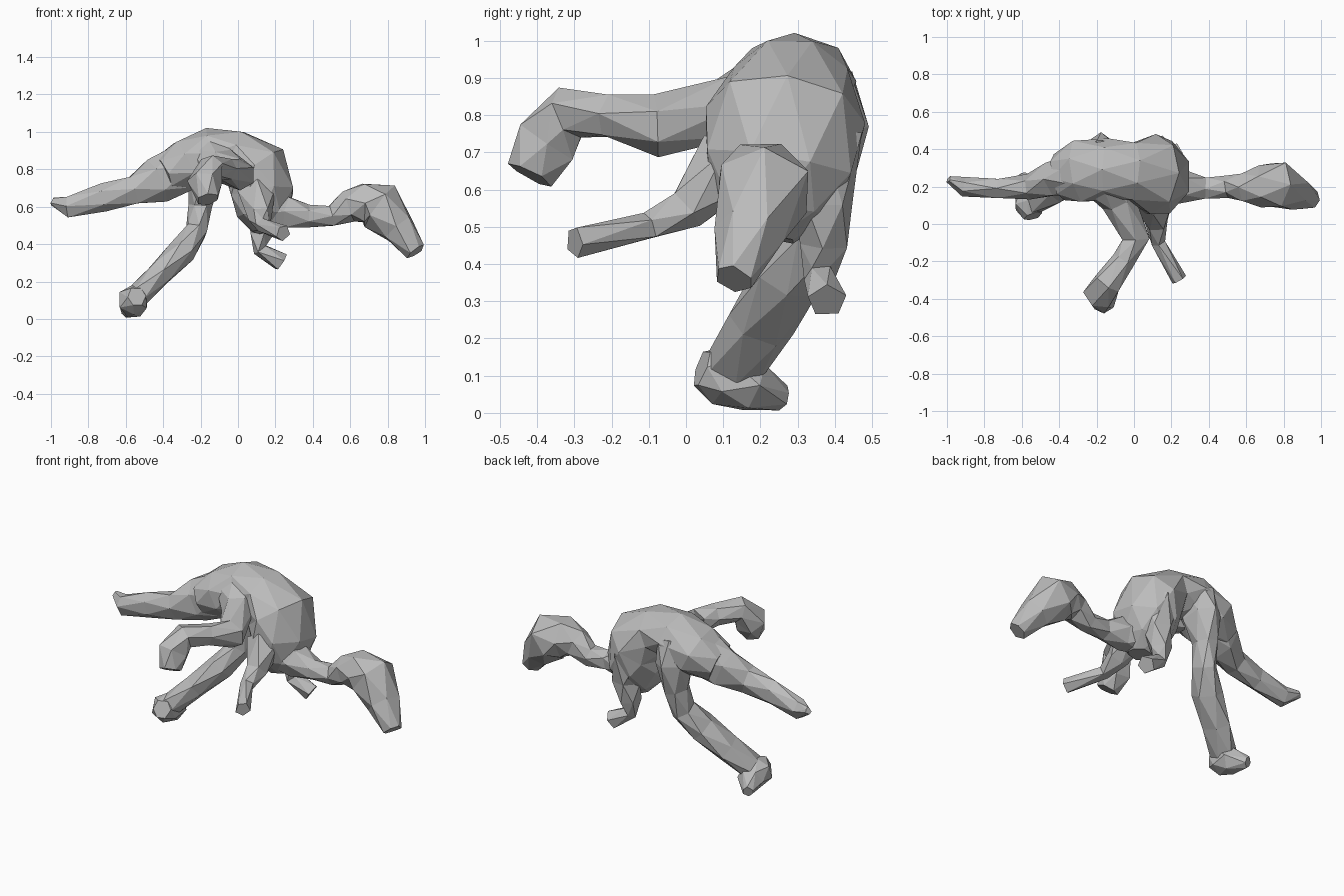
import bpy, bmesh, math, random
from mathutils import Vector

random.seed(4)
cube = bpy.data.objects.get("Cube")
if cube:
    bpy.data.objects.remove(cube, do_unlink=True)

grey = bpy.data.materials.new("plain grey")
grey.use_nodes = True
colour = (0.5, 0.5, 0.5, 1)
grey.diffuse_color = colour
grey.node_tree.nodes["Principled BSDF"].inputs["Base Color"].default_value = colour

ACROSS = Vector((1, 0, 0))
BACKWARD = Vector((0, 1, 0))
UPWARD = Vector((0, 0, 1))


def make_ring(bm, centre, direction, axis, radius, depth, sides, turn):
    """One slightly irregular polygon of vertices, facing along the limb."""
    width_axis = direction.cross(axis).normalized()
    depth_axis = width_axis.cross(direction).normalized()
    ring = []
    for corner in range(sides):
        angle = math.tau * (corner + turn) / sides
        point = centre + radius * (width_axis * math.cos(angle) + depth_axis * depth * math.sin(angle))
        point += Vector([random.uniform(-1, 1) for _ in range(3)]) * 0.004
        point.z = max(point.z, 0)
        ring.append(bm.verts.new(point))
    return ring


def bridge_rings(bm, first, second, turned):
    """Band of triangles between two rings, one of them turned by half a side."""
    for corner in range(len(first)):
        following = (corner + 1) % len(first)
        a, b = first[corner], first[following]
        c, d = second[corner], second[following]
        if turned:
            triangles = ((a, b, d), (a, d, c))
        else:
            triangles = ((a, b, c), (b, d, c))
        for triangle in triangles:
            bm.faces.new(triangle)


def limb(name, path, sides=6, axis=BACKWARD, depth=1):
    """Faceted tube along a path of (x, y, z, radius); depth widens it along the axis."""
    bm = bmesh.new()
    centres = [Vector(stop[:3]) for stop in path]
    fullness = 1.05  # makes up for the flat sides cutting inside the round section
    rings = []
    for index, stop in enumerate(path):
        before = centres[max(index - 1, 0)]
        after = centres[min(index + 1, len(path) - 1)]
        turn = (index % 2) / 2
        rings.append(make_ring(bm, centres[index], (after - before).normalized(), axis,
                               stop[3] * fullness, depth, sides, turn))
    for index in range(len(rings) - 1):
        bridge_rings(bm, rings[index], rings[index + 1], index % 2)
    bm.faces.new(rings[0])
    bm.faces.new(rings[-1])
    bmesh.ops.recalc_face_normals(bm, faces=bm.faces)
    mesh = bpy.data.meshes.new(name)
    bm.to_mesh(mesh)
    bm.free()
    mesh.materials.append(grey)
    bpy.context.collection.objects.link(bpy.data.objects.new(name, mesh))


# Tail and arched torso, ending at the chest
limb("tail", [
    (-.99, .24, .63, .02), (-.91, .2, .6, .06), (-.72, .19, .65, .07),
    (-.56, .2, .69, .08), (-.43, .24, .74, .12), (-.27, .27, .82, .14)], depth=.8)
limb("torso", [
    (-.4, .25, .77, .1), (-.28, .28, .82, .14), (-.14, .29, .89, .13),
    (-.02, .28, .88, .13), (.1, .27, .8, .17), (.13, .25, .67, .17),
    (.13, .23, .55, .13), (.14, .22, .47, .06)], sides=8, depth=1.2)

# Neck and drooping head
limb("neck_and_head", [
    (.12, .22, .6, .12), (.26, .2, .57, .09), (.38, .19, .55, .06),
    (.5, .2, .55, .06), (.59, .2, .6, .08), (.67, .2, .62, .11),
    (.76, .21, .6, .13), (.86, .17, .48, .09), (.95, .13, .36, .05)])

# Supporting leg, thick at the shin, running into a blunt foot
limb("right_leg", [
    (-.16, .35, .9, .08), (-.18, .37, .76, .09), (-.2, .37, .6, .06),
    (-.22, .34, .47, .06), (-.3, .27, .36, .07), (-.42, .2, .24, .07),
    (-.54, .13, .12, .06)], depth=1.3)
limb("right_foot", [
    (-.54, .04, .12, .05), (-.56, .1, .1, .08), (-.56, .18, .07, .07),
    (-.6, .26, .04, .03)], axis=UPWARD)

# Raised leg stretched forward from a wide thigh, with the foot hanging
limb("left_leg", [
    (-.18, .26, .86, .13), (-.08, .12, .82, .09), (.01, -.08, .77, .08),
    (-.06, -.2, .8, .06), (-.14, -.31, .81, .07), (-.18, -.37, .73, .09),
    (-.16, -.42, .64, .06)], axis=ACROSS)

# Small arms
limb("left_arm", [
    (.1, .12, .67, .1), (.12, 0, .55, .06), (.13, -.1, .5, .04),
    (.24, -.3, .46, .04)], sides=5, axis=ACROSS)
limb("right_arm", [
    (.12, .36, .74, .11), (.14, .37, .56, .08), (.12, .37, .45, .06),
    (.12, .36, .37, .04), (.23, .38, .3, .05)], sides=5)
